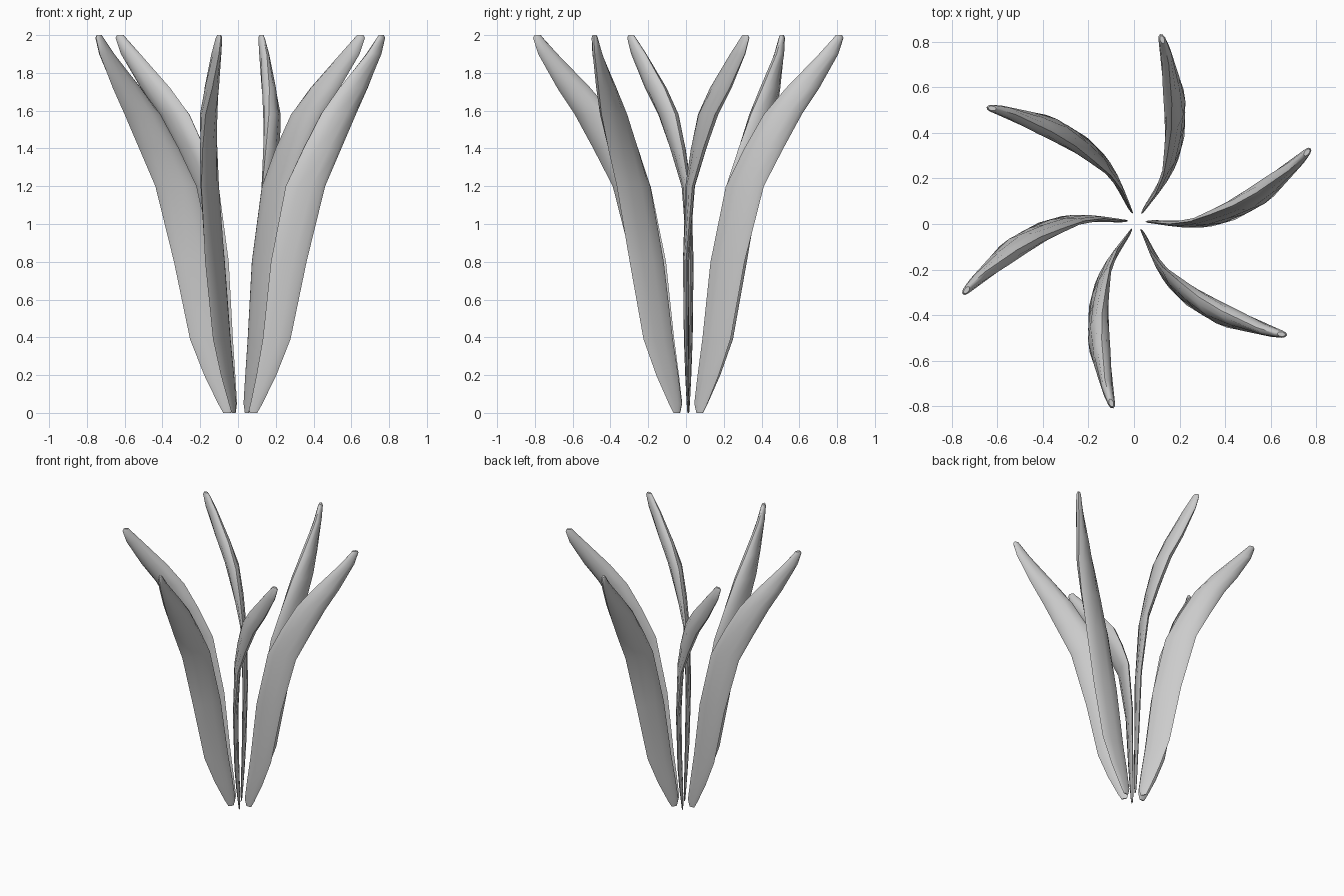
import bpy, bmesh, math
from mathutils import Matrix

if "Cube" in bpy.data.objects:
    bpy.data.objects.remove(bpy.data.objects["Cube"])

# Leaf sections: z, centre x, centre y, half width, half thickness, twist (degrees)
SECTIONS = [
    (0.00, 0.070, -0.001, 0.020, 0.004, 0),
    (0.05, 0.078, -0.002, 0.040, 0.007, 0),
    (0.20, 0.125, -0.006, 0.066, 0.010, -2),
    (0.39, 0.178, -0.010, 0.088, 0.013, -2),
    (0.80, 0.247, -0.012, 0.104, 0.017, 0),
    (1.20, 0.340, 0.010, 0.110, 0.023, 6),
    (1.40, 0.430, 0.055, 0.108, 0.036, 13),
    (1.58, 0.517, 0.105, 0.102, 0.044, 21),
    (1.72, 0.600, 0.172, 0.088, 0.039, 32),
    (1.90, 0.707, 0.262, 0.053, 0.024, 45),
    (1.985, 0.745, 0.300, 0.028, 0.016, 50),
    (2.00, 0.747, 0.302, 0.018, 0.010, 50),
]
SIDES = 10
CENTRE = Matrix.Translation((0.012, 0.012, 0))


def make_leaf(name, angle):
    bm = bmesh.new()
    rings = []
    for z, cx, cy, a, b, twist in SECTIONS:
        t = math.radians(twist)
        ring = []
        for i in range(SIDES):
            p = 2 * math.pi * i / SIDES
            u, v = a * math.cos(p), b * math.sin(p)
            ring.append(bm.verts.new((cx + u * math.cos(t) - v * math.sin(t),
                                      cy + u * math.sin(t) + v * math.cos(t), z)))
        rings.append(ring)
    for low, high in zip(rings, rings[1:]):
        for i in range(SIDES):
            j = (i + 1) % SIDES
            bm.faces.new((low[i], low[j], high[j], high[i]))
    bm.faces.new(rings[0][::-1])
    bm.faces.new(rings[-1])
    bm.transform(CENTRE @ Matrix.Rotation(angle, 4, 'Z'))
    mesh = bpy.data.meshes.new(name)
    bm.to_mesh(mesh)
    bm.free()
    leaf = bpy.data.objects.new(name, mesh)
    bpy.context.collection.objects.link(leaf)
    return leaf


# Six leaves swirling around the centre
leaves = [make_leaf(f"leaf_{k + 1}", math.radians(60 * k)) for k in range(6)]
for leaf in leaves:
    leaf.select_set(True)
bpy.context.view_layer.objects.active = leaves[0]
bpy.ops.object.shade_smooth_by_angle(angle=math.radians(50))
